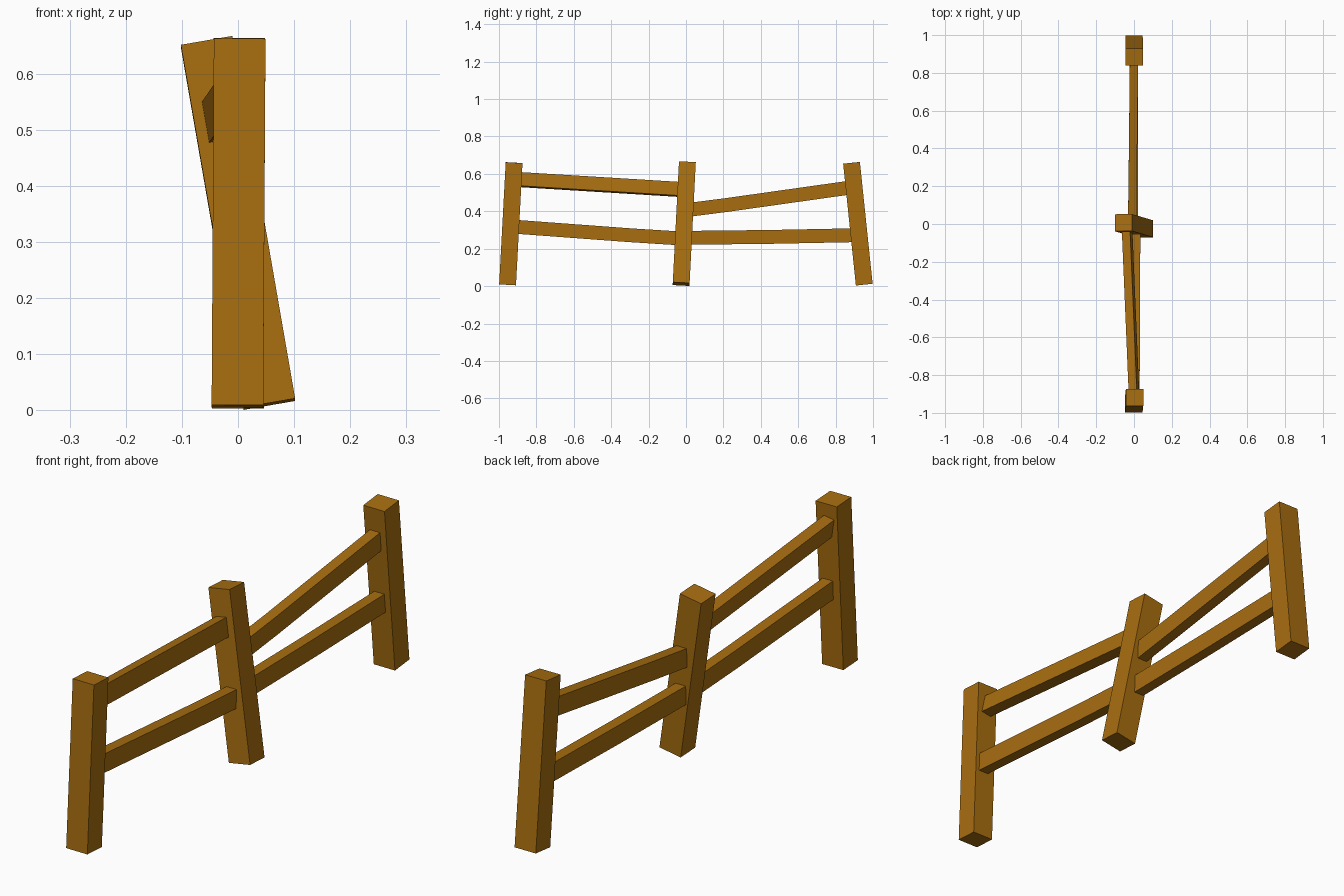
import bpy, bmesh, math
from mathutils import Vector, Matrix

if "Cube" in bpy.data.objects:
    bpy.data.objects.remove(bpy.data.objects["Cube"])

wood = bpy.data.materials.new("wood")
wood.diffuse_color = (0.39, 0.155, 0.005, 1)
wood.use_nodes = True
wood.node_tree.nodes["Principled BSDF"].inputs["Base Color"].default_value = wood.diffuse_color


def beam(name, points, width, depth, roll=0):
    """Sweep a rectangle (width along x) along a short path, capped at both ends."""
    pts = [Vector(p) for p in points]
    bm = bmesh.new()
    rings = []
    for i, p in enumerate(pts):
        t = (pts[min(i + 1, len(pts) - 1)] - pts[max(i - 1, 0)]).normalized()
        side = Vector((1, 0, 0))
        side = (side - t * side.dot(t)).normalized()
        side = Matrix.Rotation(math.radians(roll), 3, t) @ side
        other = t.cross(side)
        rings.append([bm.verts.new(p + side * a * width / 2 + other * b * depth / 2)
                      for a, b in ((-1, -1), (1, -1), (1, 1), (-1, 1))])
    for r0, r1 in zip(rings, rings[1:]):
        for k in range(4):
            bm.faces.new((r0[k], r0[(k + 1) % 4], r1[(k + 1) % 4], r1[k]))
    bm.faces.new(rings[0])
    bm.faces.new(rings[-1])
    bmesh.ops.recalc_face_normals(bm, faces=bm.faces)
    mesh = bpy.data.meshes.new(name)
    bm.to_mesh(mesh)
    bm.free()
    mesh.materials.append(wood)
    obj = bpy.data.objects.new(name, mesh)
    bpy.context.collection.objects.link(obj)
    return obj


# leaning posts
beam("front_post", [(-0.001, -0.954, 0.007), (0.003, -0.919, 0.660)], 0.092, 0.09)
beam("middle_post", [(0.056, -0.026, 0.011), (-0.056, 0.007, 0.657)], 0.093, 0.09)
beam("back_post", [(0.0, 0.953, 0.008), (0.002, 0.885, 0.659)], 0.092, 0.09)

# rails between front and middle posts
W, D = 0.044, 0.074
beam("front_upper_rail", [(0.0, -0.90, 0.570), (-0.037, -0.02, 0.516)], W, D, roll=-10)
beam("front_lower_rail", [(0.008, -0.91, 0.317), (0.010, -0.30, 0.272), (0.012, -0.03, 0.255)], W, D)

# rails between middle and back posts
beam("back_upper_rail", [(-0.010, 0.01, 0.407), (-0.007, 0.22, 0.434), (0.0, 0.88, 0.527)], W, D)
beam("back_lower_rail", [(0.0, 0.0, 0.258), (0.0, 0.45, 0.263), (0.0, 0.90, 0.272)], W, D)
